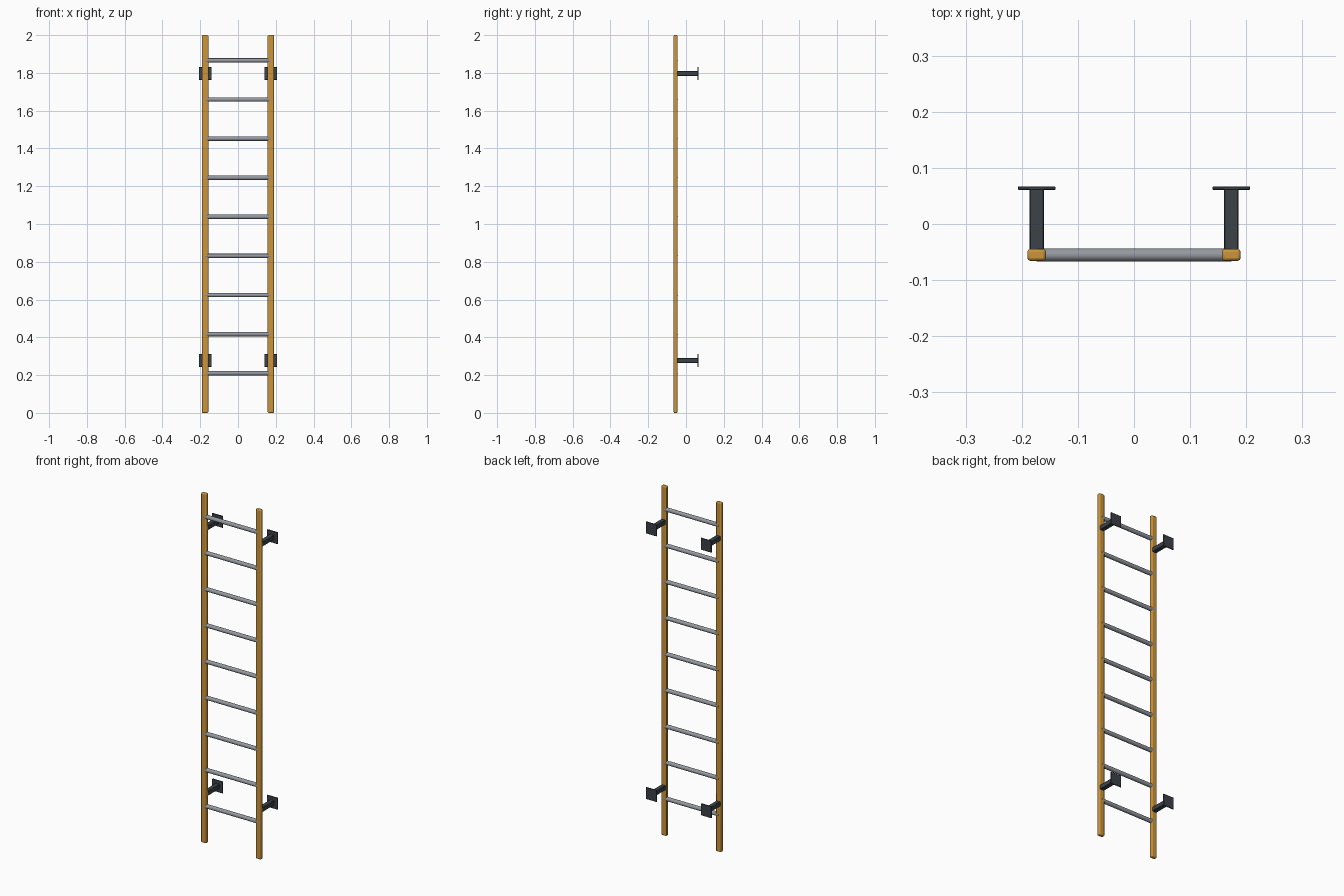
import bpy
from math import pi

cube = bpy.data.objects.get("Cube")
if cube:
    bpy.data.objects.remove(cube, do_unlink=True)


def material(name, r, g, b):
    m = bpy.data.materials.new(name)
    m.use_nodes = True
    m.diffuse_color = (r, g, b, 1)
    m.node_tree.nodes["Principled BSDF"].inputs["Base Color"].default_value = (r, g, b, 1)
    return m


amber = material("amber_paint", 0.60, 0.30, 0.045)
steel = material("grey_steel", 0.30, 0.32, 0.35)
dark = material("dark_metal", 0.045, 0.055, 0.065)


def finish(name, mat):
    ob = bpy.context.object
    ob.name = name
    ob.data.materials.append(mat)
    return ob


def box(name, mat, center, size, bevel, segments=1):
    bpy.ops.mesh.primitive_cube_add(size=1, location=center)
    ob = finish(name, mat)
    ob.scale = size
    bpy.ops.object.transform_apply(location=False, rotation=False, scale=True)
    mod = ob.modifiers.new("soft_edges", "BEVEL")
    mod.width = bevel
    mod.segments = segments
    bpy.ops.object.shade_smooth_by_angle()
    return ob


RAIL_X, RAIL_Y = 0.1735, -0.055
BACK_Y = 0.067

# Side rails with their wall brackets
for side, sx in (("left", 1), ("right", -1)):
    x = sx * RAIL_X
    box(f"{side}_rail", amber, (x, RAIL_Y, 1), (0.033, 0.021, 2), 0.005, 2)
    for level, z in (("lower", 0.277), ("upper", 1.797)):
        box(f"{side}_{level}_bracket_arm", dark,
            (x, (RAIL_Y + BACK_Y) / 2, z), (0.026, BACK_Y - RAIL_Y - 0.006, 0.026), 0.002)
        box(f"{side}_{level}_wall_plate", dark,
            (x, BACK_Y - 0.003, z), (0.067, 0.006, 0.067), 0.001)

# Round rungs
for i in range(9):
    bpy.ops.mesh.primitive_cylinder_add(
        vertices=24, radius=0.0115, depth=2 * RAIL_X,
        location=(0, RAIL_Y, 0.21 + 0.207 * i), rotation=(0, pi / 2, 0))
    finish(f"rung_{i + 1}", steel)
    bpy.ops.object.shade_smooth_by_angle()
